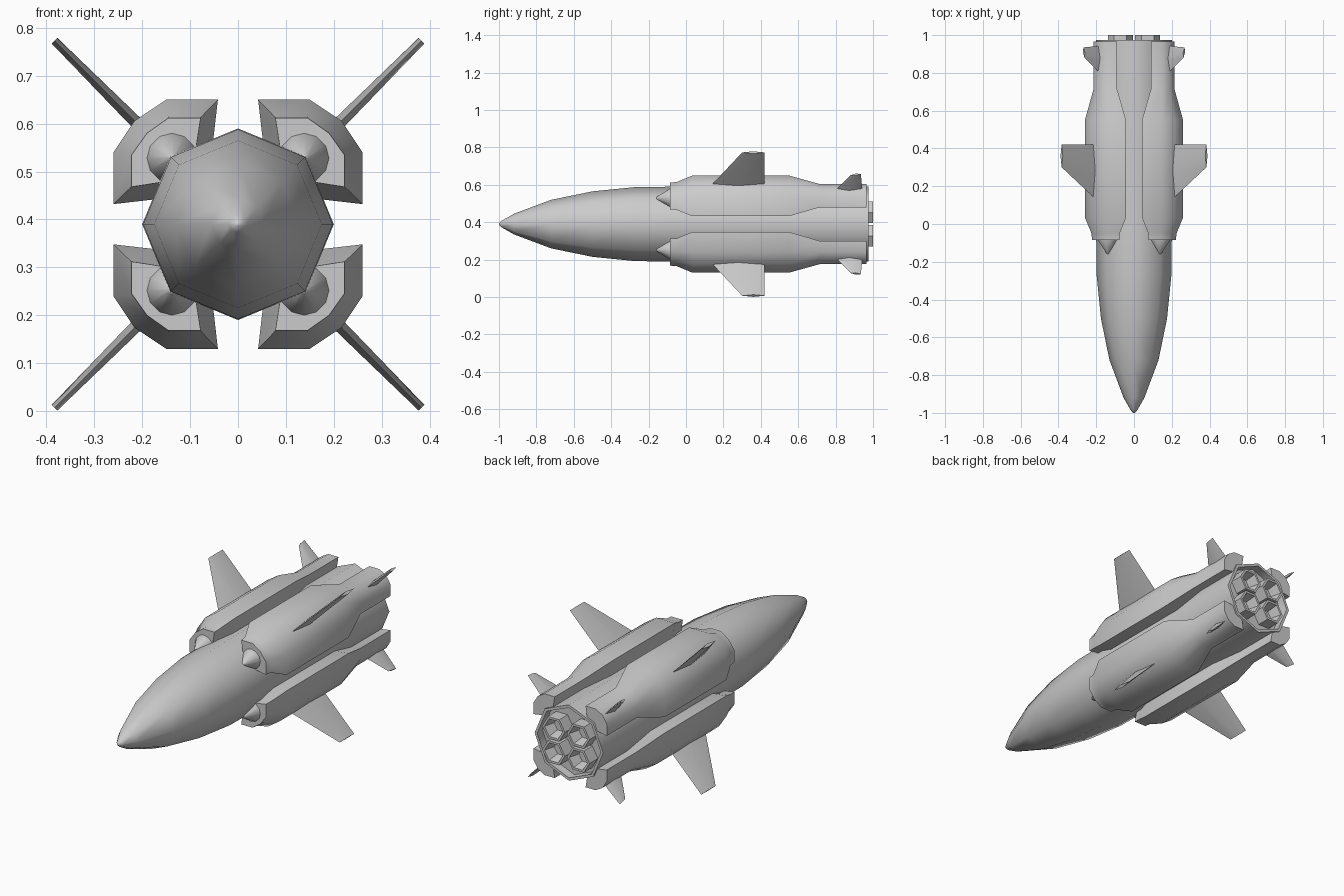
import bpy, bmesh, math

cube = bpy.data.objects.get("Cube")
if cube:
    bpy.data.objects.remove(cube, do_unlink=True)

AXIS_Z = 0.39  # height of the fuselage centreline

grey = bpy.data.materials.new("hull_grey")
grey.use_nodes = True
grey.diffuse_color = (0.6, 0.6, 0.6, 1)
grey.node_tree.nodes["Principled BSDF"].inputs["Base Color"].default_value = (0.6, 0.6, 0.6, 1)


def loft(name, rings, angle=50, cap_start=True, cap_end=True):
    """Skin equal-sized rings of (x, y, z) points, z measured from the centreline."""
    bm = bmesh.new()
    rows = [[bm.verts.new((x, y, z + AXIS_Z)) for x, y, z in ring] for ring in rings]
    n = len(rows[0])
    for a, b in zip(rows, rows[1:]):
        for i in range(n):
            j = (i + 1) % n
            bm.faces.new((a[i], a[j], b[j], b[i]))
    if cap_start:
        bm.faces.new(rows[0])
    if cap_end:
        bm.faces.new(rows[-1])
    bmesh.ops.remove_doubles(bm, verts=bm.verts, dist=0.0002)
    bmesh.ops.recalc_face_normals(bm, faces=bm.faces)
    mesh = bpy.data.meshes.new(name)
    bm.to_mesh(mesh)
    bm.free()
    mesh.materials.append(grey)
    obj = bpy.data.objects.new(name, mesh)
    bpy.context.collection.objects.link(obj)
    bpy.ops.object.select_all(action='DESELECT')
    obj.select_set(True)
    bpy.context.view_layer.objects.active = obj
    bpy.ops.object.shade_smooth_by_angle(angle=math.radians(angle))
    return obj


def ring(y, r, sides, cx=0, cz=0):
    step = math.tau / sides
    return [(cx + r * math.cos(i * step), y, cz + r * math.sin(i * step)) for i in range(sides)]


# Fuselage: pointed octagonal body with a recessed tail
body_profile = [(-1, 0.004), (-0.985, 0.018), (-0.92, 0.055), (-0.72, 0.13), (-0.5, 0.175),
                (-0.27, 0.198), (-0.08, 0.2), (0.975, 0.2), (0.975, 0.185), (0.93, 0.185)]
loft("fuselage", [ring(y, r, 8) for y, r in body_profile])


def pod_section(y, gap, mid, corner, reach, sx, sz):
    """Rounded corner section, symmetric about the diagonal."""
    inner = gap + 0.01
    half = [(inner, 0.195 - 0.42 * inner), (gap, reach), (mid, reach)]
    pts = half + [(corner, corner)] + [(b, a) for a, b in reversed(half)] + [(0.136, 0.136)]
    return [(x * sx, y, z * sz) for x, z in pts]


# Pod stations: y, gap to centre plane, flat end, diagonal corner, outer reach
POD = [(-0.085, 0.078, 0.145, 0.19, 0.222), (-0.05, 0.076, 0.145, 0.192, 0.225),
       (0.035, 0.042, 0.15, 0.216, 0.26), (0.55, 0.042, 0.15, 0.216, 0.26),
       (0.715, 0.09, 0.15, 0.19, 0.214), (0.965, 0.09, 0.15, 0.19, 0.214)]


def fin(name, root, tip, root_thick, tip_thick, sx, sz):
    """Diamond-section blade on the diagonal; root and tip are (front y, front d, back y, back d)."""
    rings = []
    for (y0, d0, y1, d1), t in ((root, root_thick), (tip, tip_thick)):
        ym, dm, h = (y0 + y1) / 2, (d0 + d1) / 2, t / 2
        pts = [(d0, y0, d0), (dm + h, ym, dm - h), (d1, y1, d1), (dm - h, ym, dm + h)]
        rings.append([(x * sx, y, z * sz) for x, y, z in pts])
    loft(name, rings, 30)


for sx, side in ((1, "left"), (-1, "right")):
    for sz, level in ((1, "upper"), (-1, "lower")):
        tag = f"{level}_{side}"
        # Side pod with its intake cone
        loft("pod_" + tag, [pod_section(*s, sx, sz) for s in POD])
        cx, cz = 0.138 * sx, 0.138 * sz
        loft("intake_cone_" + tag, [ring(y, r, 12, cx, cz) for y, r in
                                    ((-0.162, 0.001), (-0.154, 0.009), (-0.086, 0.052), (-0.07, 0.052))])
        # Main wing and tail fin
        fin("wing_" + tag, (0.1, 0.17, 0.42, 0.17), (0.3, 0.383, 0.42, 0.383), 0.02, 0.012, sx, sz)
        fin("tail_fin_" + tag, (0.78, 0.16, 0.945, 0.16), (0.88, 0.262, 0.935, 0.268), 0.02, 0.01, sx, sz)
        # Hexagonal hollow engine nozzle
        nx, nz = 0.072 * sx, 0.063 * sz
        loft("nozzle_" + tag, [ring(y, r, 6, nx, nz) for y, r in
                               ((0.92, 0.066), (1, 0.066), (1, 0.053), (0.94, 0.038))], 40)
